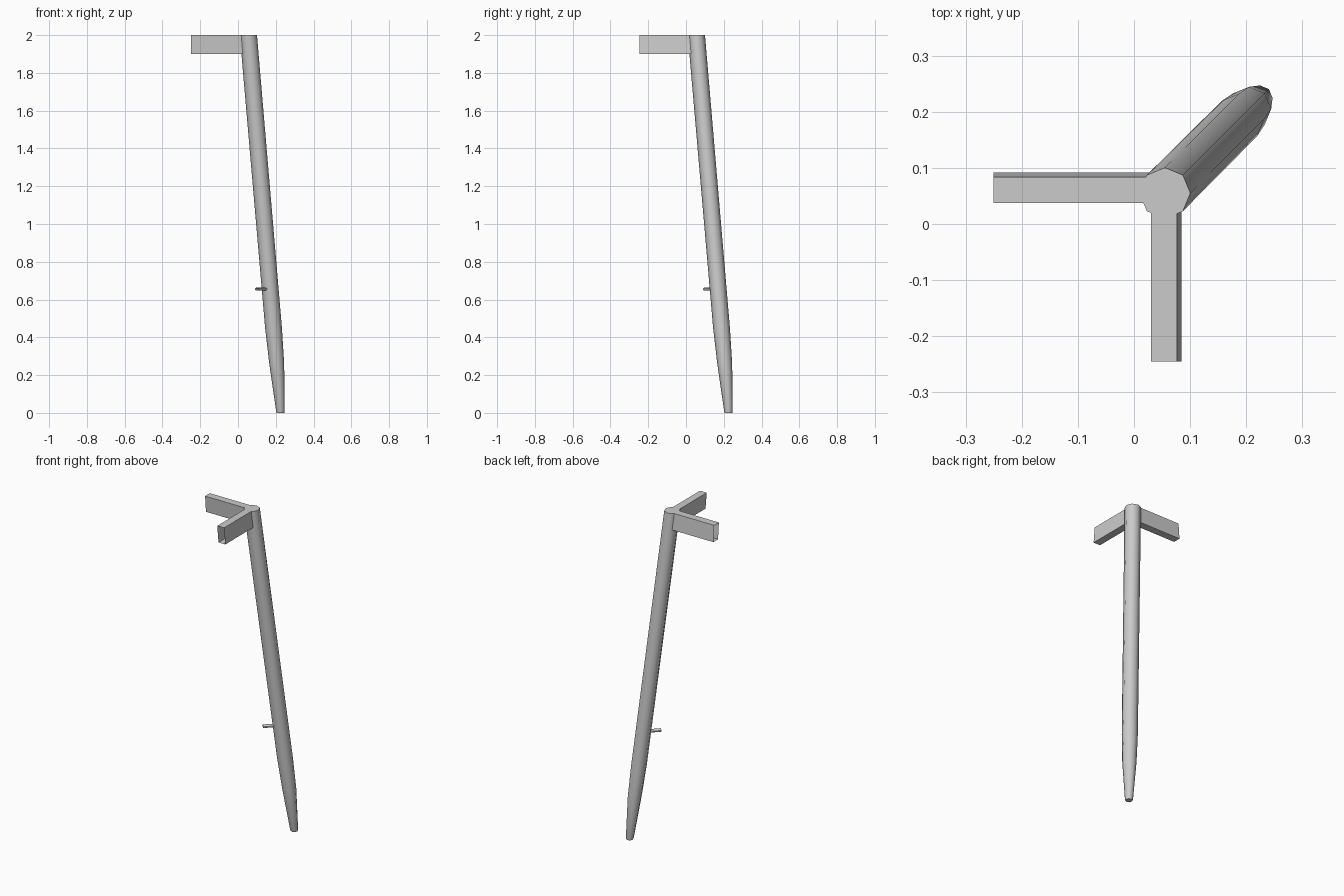
import bpy, bmesh
from math import cos, sin, pi
from mathutils import Vector

if "Cube" in bpy.data.objects:
    bpy.data.objects.remove(bpy.data.objects["Cube"])


def loft(name, rings, cap_start=False, cap_end=False, smooth=False):
    """Skin a list of matching point rings, optionally capping the ends."""
    bm = bmesh.new()
    loops = [[bm.verts.new(p) for p in ring] for ring in rings]
    n = len(loops[0])
    for a, b in zip(loops, loops[1:]):
        for i in range(n):
            j = (i + 1) % n
            bm.faces.new((a[i], a[j], b[j], b[i]))
    if cap_start:
        bm.faces.new(loops[0][::-1])
    if cap_end:
        bm.faces.new(loops[-1])
    bmesh.ops.recalc_face_normals(bm, faces=bm.faces)
    mesh = bpy.data.meshes.new(name)
    bm.to_mesh(mesh)
    bm.free()
    obj = bpy.data.objects.new(name, mesh)
    bpy.context.collection.objects.link(obj)
    if smooth:
        bpy.ops.object.select_all(action='DESELECT')
        bpy.context.view_layer.objects.active = obj
        obj.select_set(True)
        bpy.ops.object.shade_smooth_by_angle(angle=pi / 3.5)
    return obj


# Splayed octagonal leg, tapering to the foot: (z, diagonal offset, radius)
sections = [(0, 0.225, 0.020), (0.008, 0.2245, 0.0225), (0.26, 0.205, 0.0395),
            (0.45, 0.188, 0.0445), (2.0, 0.055, 0.0455)]
leg_rings = [[(c + r * cos(i * pi / 4), c + r * sin(i * pi / 4), z)
              for i in range(8)] for z, c, r in sections]
loft("leg", leg_rings, True, True, smooth=True)

# Top rail stubs: sheared box sections following the leg's splay, open outer ends
rail_profile = [(-0.023, 2.0), (0.023, 2.0), (0.0315, 1.9), (-0.0145, 1.9)]
loft("side_rail", [[(x, 0.0605 + o, z) for o, z in rail_profile]
                   for x in (-0.25, 0.05)])
loft("front_rail", [[(0.0535 + o, y, z) for o, z in rail_profile]
                    for y in (-0.245, 0.05)])

# Small flattened brace stub pointing inward along the diagonal
along = Vector((-1, -1, 0)).normalized()
across = Vector((1, -1, 0)).normalized()
base = Vector((0.165, 0.165, 0.655))
brace_rings = [[base + along * d + across * (0.015 * cos(a)) + Vector((0, 0, 0.009 * sin(a)))
                for a in [pi / 8 + k * pi / 4 for k in range(8)]] for d in (0, 0.092)]
loft("brace_stub", brace_rings, smooth=True)
